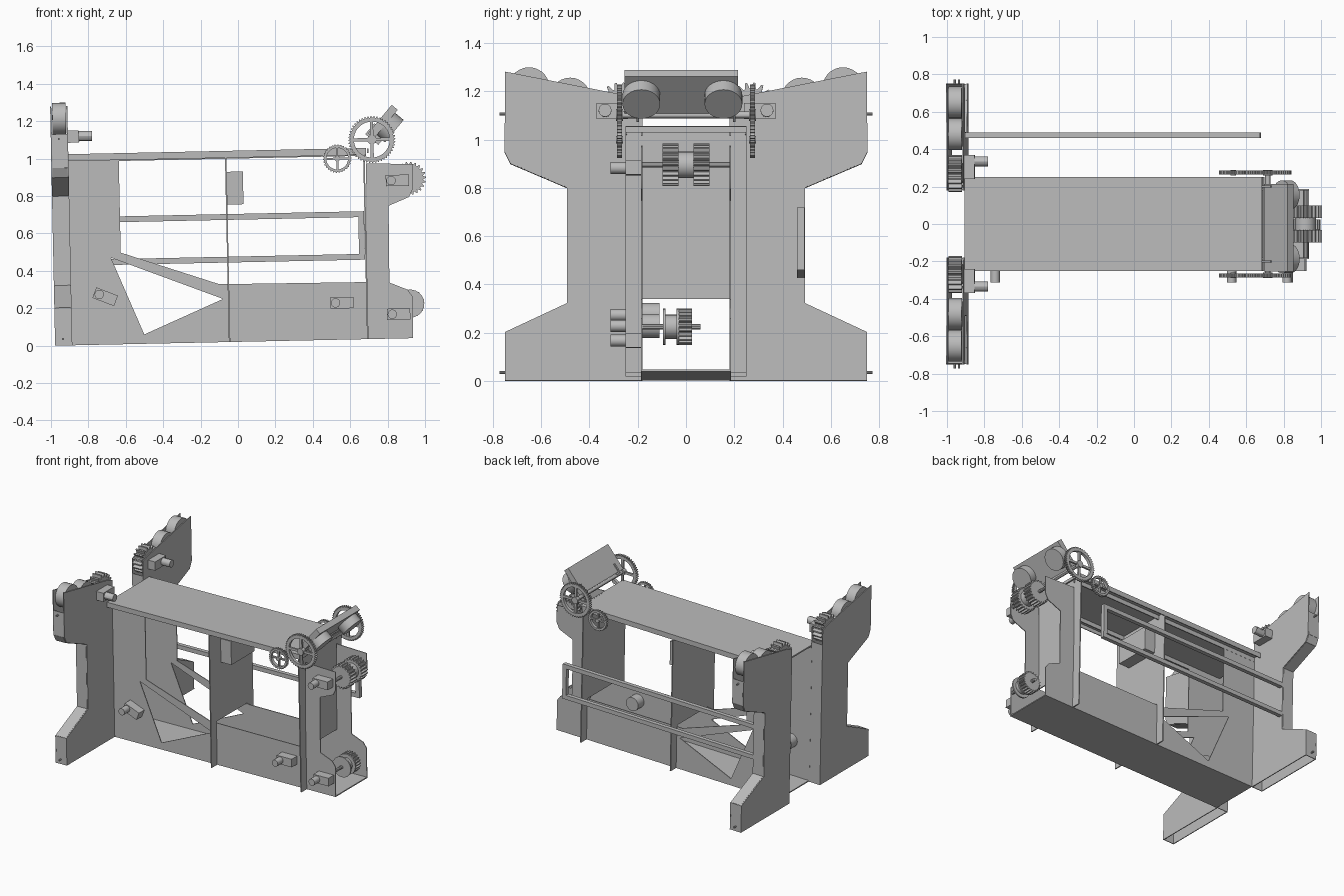
import bpy, bmesh
from math import pi, sin, cos, radians
from mathutils import Matrix, Vector

cube = bpy.data.objects.get("Cube")
if cube:
    bpy.data.objects.remove(cube)

grey = bpy.data.materials.new("machine_grey")
grey.use_nodes = True
grey.diffuse_color = (0.5, 0.5, 0.5, 1)
grey.node_tree.nodes["Principled BSDF"].inputs["Base Color"].default_value = (0.5, 0.5, 0.5, 1)

# The whole machine leans slightly
LEAN = Matrix.Translation((0, 0, 0.0205)) @ Matrix.Rotation(-0.021, 4, 'Y')


def finish(name, bm):
    bmesh.ops.recalc_face_normals(bm, faces=bm.faces)
    bm.transform(LEAN)
    mesh = bpy.data.meshes.new(name)
    bm.to_mesh(mesh)
    bm.free()
    mesh.materials.append(grey)
    ob = bpy.data.objects.new(name, mesh)
    bpy.context.collection.objects.link(ob)
    bpy.ops.object.select_all(action='DESELECT')
    ob.select_set(True)
    bpy.context.view_layer.objects.active = ob
    bpy.ops.object.shade_smooth_by_angle(angle=radians(30))
    return ob


def box(name, x, y, z, turn=0):
    """Box from ranges, optionally turned about y."""
    bm = bmesh.new()
    size = [r[1] - r[0] for r in (x, y, z)]
    mid = [(r[0] + r[1]) / 2 for r in (x, y, z)]
    bmesh.ops.create_cube(bm, size=1, matrix=Matrix.Translation(mid)
                          @ Matrix.Rotation(turn, 4, 'Y') @ Matrix.Diagonal((*size, 1)))
    return finish(name, bm)


def place(axis, p, d):
    return (d, p[0], p[1]) if axis == 'x' else (p[0], d, p[1])


def add_prism(bm, pts, axis, a, b):
    lo = [bm.verts.new(place(axis, p, a)) for p in pts]
    hi = [bm.verts.new(place(axis, p, b)) for p in pts]
    bm.faces.new(lo)
    bm.faces.new(hi[::-1])
    for i in range(len(pts)):
        j = (i + 1) % len(pts)
        bm.faces.new((lo[i], hi[i], hi[j], lo[j]))


def prism(name, pts, axis, a, b):
    bm = bmesh.new()
    add_prism(bm, pts, axis, a, b)
    return finish(name, bm)


def circle(c, r, n=28):
    return [(c[0] + r * cos(2 * pi * i / n), c[1] + r * sin(2 * pi * i / n)) for i in range(n)]


def toothed(c, r, depth, teeth):
    pts = []
    for i in range(teeth * 4):
        rad = r if i % 4 < 2 else r - depth
        t = 2 * pi * i / (teeth * 4)
        pts.append((c[0] + rad * cos(t), c[1] + rad * sin(t)))
    return pts


def flange(name, pts, a, b, t=0.005):
    """Thin wall along an open path in the y-z plane."""
    bm = bmesh.new()
    for p, q in zip(pts, pts[1:]):
        p, q = Vector(p), Vector(q)
        d = (q - p).normalized()
        n = Vector((-d.y, d.x)) * t / 2
        add_prism(bm, [p + n, q + n, q - n, p - n], 'x', a, b)
    return finish(name, bm)


def spoked_wheel(name, c, r, teeth, y):
    """Toothed ring with hub and four spokes."""
    a, b = y - 0.011, y + 0.011
    bm = bmesh.new()
    outer = toothed(c, r, r * 0.07, teeth)
    inner = circle(c, r * 0.76, len(outer))
    n = len(outer)
    rings = [[bm.verts.new(place('y', p, d)) for p in ring]
             for ring, d in ((outer, a), (outer, b), (inner, b), (inner, a))]
    for k in range(4):
        u, v = rings[k], rings[(k + 1) % 4]
        for i in range(n):
            j = (i + 1) % n
            bm.faces.new((u[i], u[j], v[j], v[i]))
    add_prism(bm, circle(c, r * 0.2, 16), 'y', a - 0.004, b + 0.004)
    for k in range(4):
        d = Vector((cos(k * pi / 2), sin(k * pi / 2)))
        side = Vector((-d.y, d.x)) * r * 0.07
        o = Vector(c)
        add_prism(bm, [o + d * r * 0.15 + side, o + d * r * 0.8 + side,
                       o + d * r * 0.8 - side, o + d * r * 0.15 - side], 'y', a + 0.004, b - 0.004)
    return finish(name, bm)


# End portal: two winged hollow legs with rollers, gear and drive
OUT, INN = -0.978, -0.886
wing = [(0.18, 0), (0.75, 0), (0.75, 0.2), (0.49, 0.32), (0.49, 0.8),
        (0.725, 0.9), (0.75, 0.95), (0.75, 1.28), (0.24, 1.18), (0.18, 1.16)]
for s, side in ((1, "left"), (-1, "right")):
    def m(pts):
        return [(s * y, z) for y, z in pts]

    def span(a, b):
        return (min(s * a, s * b), max(s * a, s * b))

    prism(side + "_portal_outer_plate", m(wing), 'x', OUT, OUT + 0.006)
    prism(side + "_portal_inner_plate", m(wing), 'x', INN - 0.006, INN)
    edge = [(0.747, 0), (0.747, 0.2)] + wing[3:7] + [(0.747, 1.13)]
    flange(side + "_portal_edge", m(edge), OUT + 0.006, INN - 0.006)
    flange(side + "_portal_inner_edge", m([(0.183, 0), (0.183, 1.05)]), OUT + 0.006, INN - 0.006)
    for k, c in enumerate(((0.65, 1.213), (0.48, 1.17))):
        prism(f"{side}_roller_{k}", circle((s * c[0], c[1]), 0.085), 'x', -0.967, -0.895)
    prism(side + "_portal_gear", toothed((s * 0.27, 1.135), 0.1, 0.025, 18), 'x', -0.968, -0.896)
    box(side + "_portal_drive_box", (INN, -0.828), span(0.24, 0.37), (1.083, 1.148))
    prism(side + "_portal_drive_motor", circle((s * 0.335, 1.117), 0.027, 12), 'x', -0.828, -0.757)
    for z in (0.035, 1.105):
        prism(side + "_portal_bolt", circle((-0.935, z), 0.006, 8), 'y', s * 0.745, s * 0.773)

    # Side plate with column, lower panel and notched end leg
    plate = [(-0.886, 0), (0.936, 0), (0.94, 0.22), (0.912, 0.26), (0.816, 0.3), (0.82, 0.71),
             (0.93, 0.755), (0.953, 0.8), (0.955, 0.93), (0.705, 0.94), (0.695, 0.305),
             (-0.093, 0.31), (-0.075, 0.231), (-0.5, 0.05), (-0.67, 0.464), (-0.617, 0.49),
             (-0.617, 1.0), (-0.886, 1.0)]
    prism(side + "_side_plate", plate, 'y', s * 0.18, s * 0.186)
    brace = [(-0.67, 0.464), (-0.075, 0.231), (-0.093, 0.31), (-0.617, 0.49)]
    prism(side + "_diagonal_brace", brace, 'y', s * 0.18, s * 0.186)

    # Outward ribs and deck skirts
    for k, x in enumerate((-0.045, 0.694)):
        box(f"{side}_rib_{k}", (x - 0.004, x + 0.004), span(0.18, 0.25), (0, 1.0))
    box(side + "_deck_skirt", (-0.885, 0.705), span(0.244, 0.25), (0.985, 1.015))
    box(side + "_deck_stringer", (-0.885, 0.705), span(0.18, 0.187), (0.98, 1.012))

    # Spoked wheels at the delivery end
    spoked_wheel(side + "_large_wheel", (0.738, 1.066), 0.126, 48, s * 0.275)
    spoked_wheel(side + "_small_wheel", (0.551, 0.968), 0.076, 30, s * 0.275)

# Deck, floor and cross panels
box("deck", (-0.885, 0.705), (-0.25, 0.25), (1.012, 1.022))
box("deck_end_strip", (0.71, 0.72), (-0.25, 0.25), (0.995, 1.018))
box("floor", (-0.886, 0.936), (-0.18, 0.18), (0, 0.008))
box("middle_panel", (-0.049, -0.041), (-0.25, 0.25), (0.32, 1.01))
box("end_panel", (0.69, 0.698), (-0.18, 0.18), (0.305, 1.01))
box("control_box", (-0.041, 0.045), (-0.12, 0.15), (0.735, 0.91))

# Guard rail frame behind the machine
for k, z in enumerate((0.653, 0.425)):
    box(f"guard_rail_{k}", (INN, 0.688), (0.46, 0.49), (z, z + 0.031))
box("guard_rail_post", (0.657, 0.688), (0.46, 0.49), (0.425, 0.684))

# Drives on the front side plate
for k, (x, z, turn) in enumerate(((-0.705, 0.256, 22), (0.56, 0.197, 0),
                                  (0.862, 0.13, 0), (0.87, 0.845, 0))):
    t = radians(turn)
    box(f"front_drive_box_{k}", (x - 0.062, x + 0.062), (-0.25, -0.18), (z - 0.03, z + 0.03), t)
    c = (x - 0.034 * cos(t), z + 0.034 * sin(t))
    prism(f"front_drive_motor_{k}", circle(c, 0.025, 14), 'y', -0.312, -0.25)
    if k < 2:
        prism(f"inner_pulley_{k}", circle(c, 0.05), 'y', -0.18, -0.11)

# Upper end drum: two toothed rolls on a hub
top = (0.935, 0.855)
for k, y in enumerate((-0.098, 0.032)):
    prism(f"upper_drum_roll_{k}", toothed(top, 0.088, 0.014, 22), 'y', y, y + 0.066)
prism("upper_drum_hub", circle(top, 0.055), 'y', -0.035, 0.035)
prism("upper_drum_shaft", circle(top, 0.012, 10), 'y', -0.18, 0.18)

# Lower end drum: pulley with flanges and a gear
low = (0.925, 0.185)
prism("lower_drum_pulley", circle(low, 0.05), 'y', -0.095, -0.03)
for k, y in enumerate((-0.095, -0.04)):
    prism(f"lower_drum_flange_{k}", circle(low, 0.075), 'y', y, y + 0.01)
prism("lower_drum_gear", toothed(low, 0.076, 0.012, 22), 'y', -0.03, 0.025)
prism("lower_drum_shaft", circle(low, 0.012, 10), 'y', -0.18, 0.06)

# Tilted head with two round pads
slope = radians(-49)
box("tilted_head", (0.70, 0.898), (-0.255, 0.215), (1.14, 1.182), slope)
head = Matrix.Translation((0.799, 0, 1.161)) @ Matrix.Rotation(slope, 4, 'Y')
for k, y in enumerate((-0.185, 0.155)):
    bm = bmesh.new()
    bmesh.ops.create_cone(bm, cap_ends=True, segments=32, radius1=0.078, radius2=0.078, depth=0.06,
                          matrix=head @ Matrix.Translation((0, y, -0.05)))
    finish(f"head_pad_{k}", bm)
prism("head_axle", circle((0.738, 1.066), 0.014, 12), 'y', -0.28, 0.28)
for s in (-1, 1):
    box("head_bracket", (0.725, 0.80), (s * 0.2 - 0.006, s * 0.2 + 0.006), (1.05, 1.14), slope)
